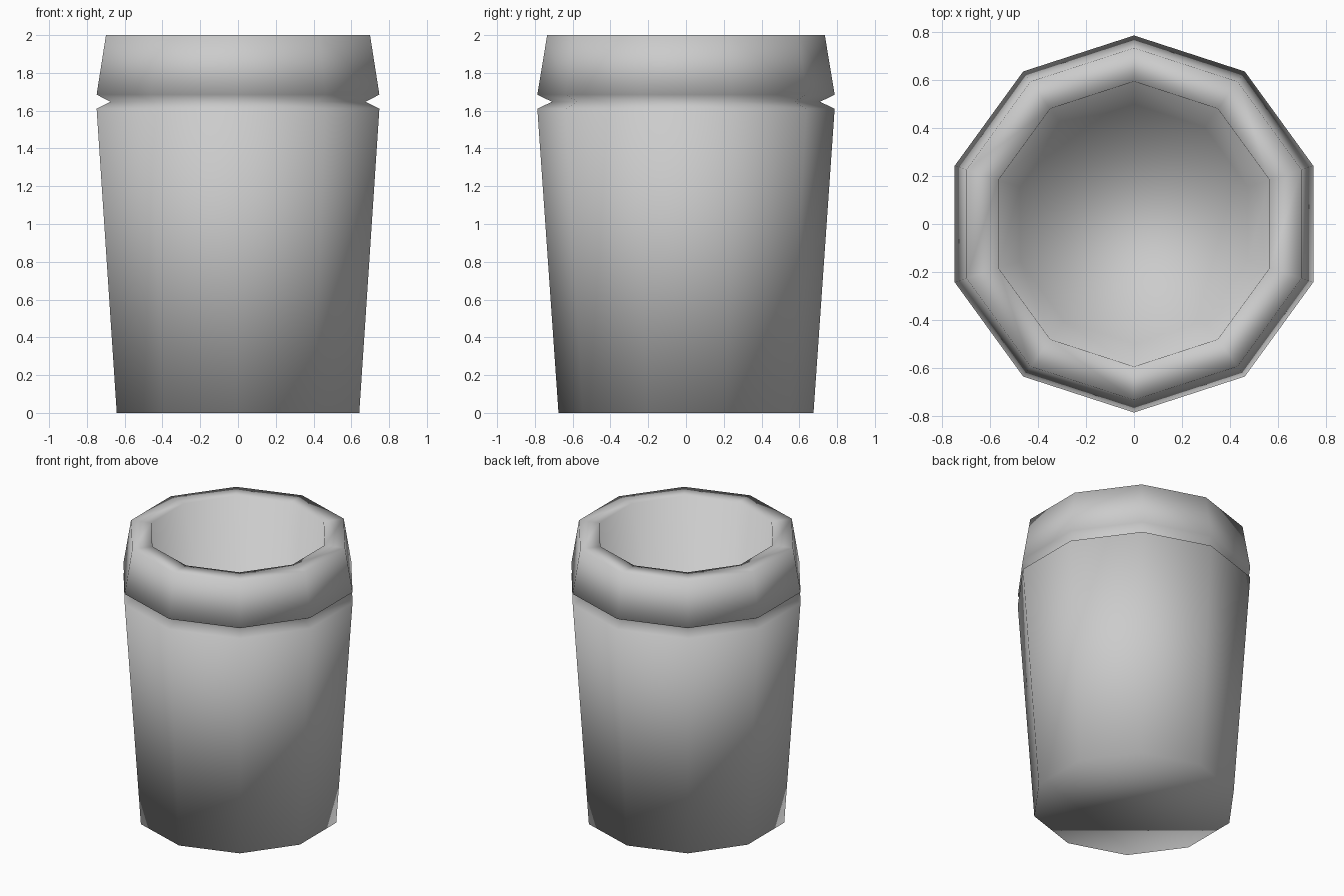
import bpy, bmesh
from math import sin, cos, tau

cube = bpy.data.objects.get("Cube")
if cube:
    bpy.data.objects.remove(cube)

SIDES = 10

# Plain grey material
GREY = (0.6, 0.6, 0.6, 1)
mat = bpy.data.materials.new("light grey")
mat.use_nodes = True
mat.diffuse_color = GREY
mat.node_tree.nodes["Principled BSDF"].inputs["Base Color"].default_value = GREY

# Cup profile as (radius, height): outside wall, groove, collar, rim, inside wall
profile = [(0.675, 0), (0.787, 1.61), (0.71, 1.647), (0.787, 1.685),
           (0.735, 2), (0.595, 2), (0.5, 0.14)]

bm = bmesh.new()
rings = [[bm.verts.new((r * sin(tau * i / SIDES), r * cos(tau * i / SIDES), z))
          for i in range(SIDES)] for r, z in profile]

# Walls between neighbouring rings
for low, high in zip(rings, rings[1:]):
    for i in range(SIDES):
        j = (i + 1) % SIDES
        bm.faces.new((low[i], low[j], high[j], high[i]))

# Underside and inner floor
bm.faces.new(rings[0])
bm.faces.new(rings[-1])
bmesh.ops.recalc_face_normals(bm, faces=bm.faces)

# Smooth shading runs over every edge
for face in bm.faces:
    face.smooth = True

mesh = bpy.data.meshes.new("cup")
bm.to_mesh(mesh)
bm.free()
mesh.materials.append(mat)
cup = bpy.data.objects.new("cup", mesh)
bpy.context.collection.objects.link(cup)
